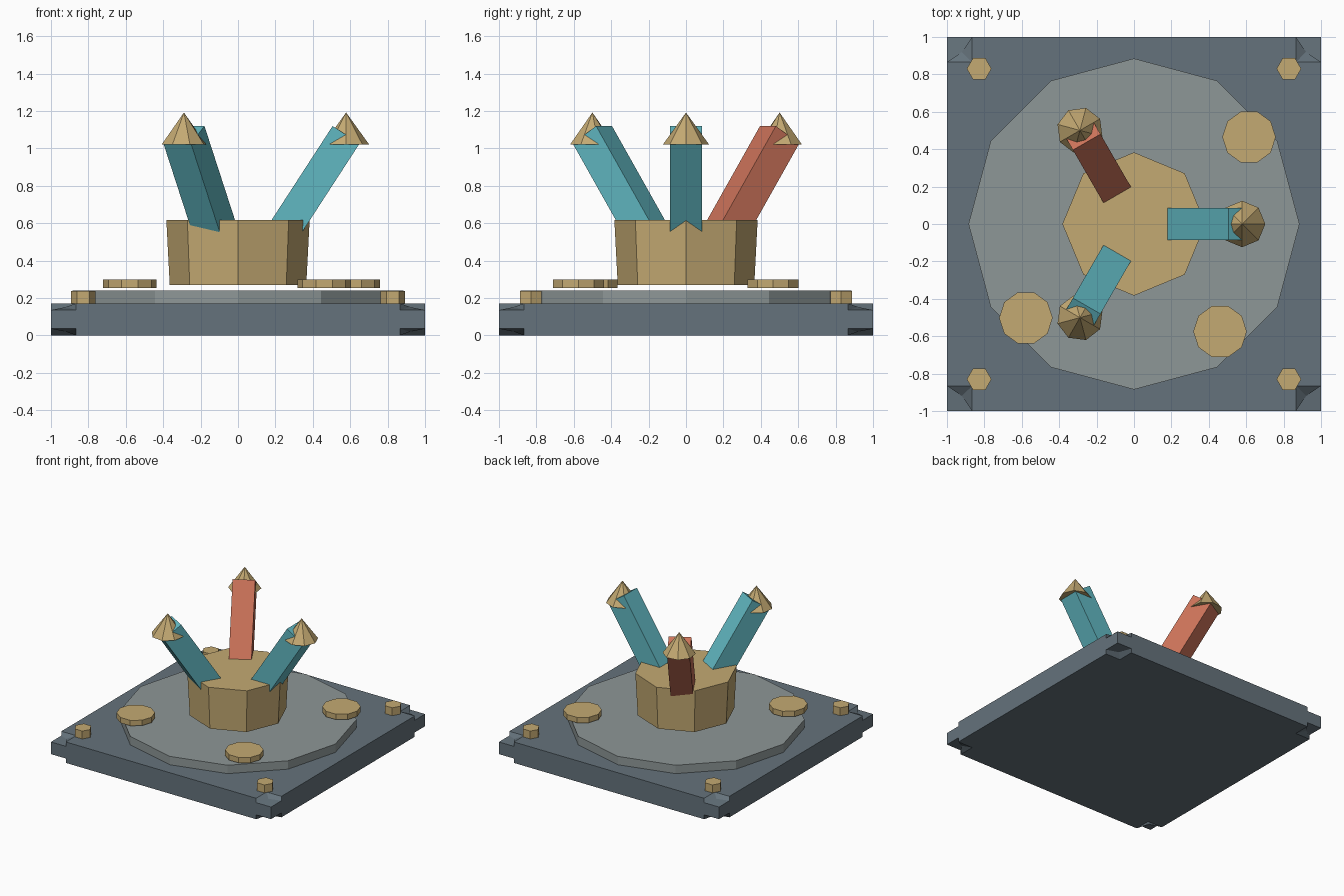
import bpy, bmesh
from math import radians, pi, sin, cos
from mathutils import Vector, Matrix

if "Cube" in bpy.data.objects:
    bpy.data.objects.remove(bpy.data.objects["Cube"])


def material(name, rgb):
    m = bpy.data.materials.new(name)
    m.diffuse_color = (*rgb, 1)
    m.use_nodes = True
    m.node_tree.nodes["Principled BSDF"].inputs["Base Color"].default_value = m.diffuse_color
    return m


SLATE = material("slate", (0.13, 0.17, 0.20))
STONE = material("stone", (0.27, 0.31, 0.31))
BRASS = material("brass", (0.55, 0.40, 0.17))
TEAL = material("teal", (0.12, 0.48, 0.54))
RED = material("red", (0.60, 0.17, 0.10))


def finish(name, bm, mat):
    bmesh.ops.recalc_face_normals(bm, faces=bm.faces)
    me = bpy.data.meshes.new(name)
    bm.to_mesh(me)
    bm.free()
    ob = bpy.data.objects.new(name, me)
    me.materials.append(mat)
    bpy.context.collection.objects.link(ob)
    return ob


def prism(name, n, r1, r2, z1, z2, mat, x=0, y=0, rot=0):
    """n-sided prism, frustum or cone with a vertex at angle rot"""
    bm = bmesh.new()
    bottom = [bm.verts.new((x + r1 * cos(rot + 2 * pi * i / n),
                            y + r1 * sin(rot + 2 * pi * i / n), z1)) for i in range(n)]
    bm.faces.new(bottom)
    if r2 == 0:
        tip = bm.verts.new((x, y, z2))
        for i in range(n):
            bm.faces.new((bottom[i], bottom[(i + 1) % n], tip))
    else:
        top = [bm.verts.new((x + r2 * cos(rot + 2 * pi * i / n),
                             y + r2 * sin(rot + 2 * pi * i / n), z2)) for i in range(n)]
        bm.faces.new(top)
        for i in range(n):
            j = (i + 1) % n
            bm.faces.new((bottom[i], bottom[j], top[j], top[i]))
    return finish(name, bm, mat)


# Square base plate with notched, faceted corners (one octant, mirrored by signs)
H = 0.086
N, M = 0.865, H - 0.036          # notch start in plan and in height
A, B, C = (N, 1, H), (1, N, H), (1, 1, M)
AB, AC, BC = (N, N, H), (N, 1, M), (1, N, M)
O = (0.92, 0.92, H - 0.02)
octant = [
    [(0, 0, H), (1, 0, H), B, AB, A, (0, 1, H)],
    [(1, 0, 0), (1, 1, 0), C, BC, B, (1, 0, H)],
    [(0, 1, 0), (1, 1, 0), C, AC, A, (0, 1, H)],
    [A, AB, O, AC], [B, BC, O, AB], [C, AC, O, BC],
]
bm = bmesh.new()
for sx in (-1, 1):
    for sy in (-1, 1):
        for sz in (-1, 1):
            for f in octant:
                bm.faces.new([bm.verts.new((sx * p[0], sy * p[1], H + sz * p[2])) for p in f])
bmesh.ops.remove_doubles(bm, verts=bm.verts, dist=1e-5)
bmesh.ops.recalc_face_normals(bm, faces=bm.faces)
bmesh.ops.dissolve_limit(bm, angle_limit=radians(1), verts=bm.verts, edges=bm.edges)
finish("base_plate", bm, SLATE)

# Twelve-sided platform and tapered eight-sided hub
prism("platform", 12, 0.885, 0.885, 0.17, 0.241, STONE)
prism("hub", 8, 0.365, 0.383, 0.27, 0.617, BRASS)

# Hexagonal corner pegs
for sx in (-1, 1):
    for sy in (-1, 1):
        prism("corner_peg", 6, 0.066, 0.066, 0.165, 0.237, BRASS, sx * 0.828, sy * 0.83)

# Loose round plates hovering over the platform
for x, y in ((0.615, 0.465), (-0.578, -0.502), (0.46, -0.575)):
    prism("round_plate", 10, 0.143, 0.143, 0.255, 0.30, BRASS, x, y)

# Three leaning square arms with pointed caps
tilt = radians(33)
length = 0.76
top = Vector((0.578, 0, 1.073))
axis = Vector((sin(tilt), 0, cos(tilt)))
for deg, mat in ((0, TEAL), (120, RED), (240, TEAL)):
    a = radians(deg)
    spin = Matrix.Rotation(a, 4, 'Z')
    bm = bmesh.new()
    bmesh.ops.create_cube(bm, size=1, matrix=spin
                          @ Matrix.Translation(top - axis * length / 2)
                          @ Matrix.Rotation(tilt, 4, 'Y')
                          @ Matrix.Diagonal((0.172, 0.17, length, 1)))
    finish("arm", bm, mat)
    prism("arm_cap", 8, 0.124, 0, 1.02, 1.192, BRASS,
          0.578 * cos(a), 0.578 * sin(a), a)
